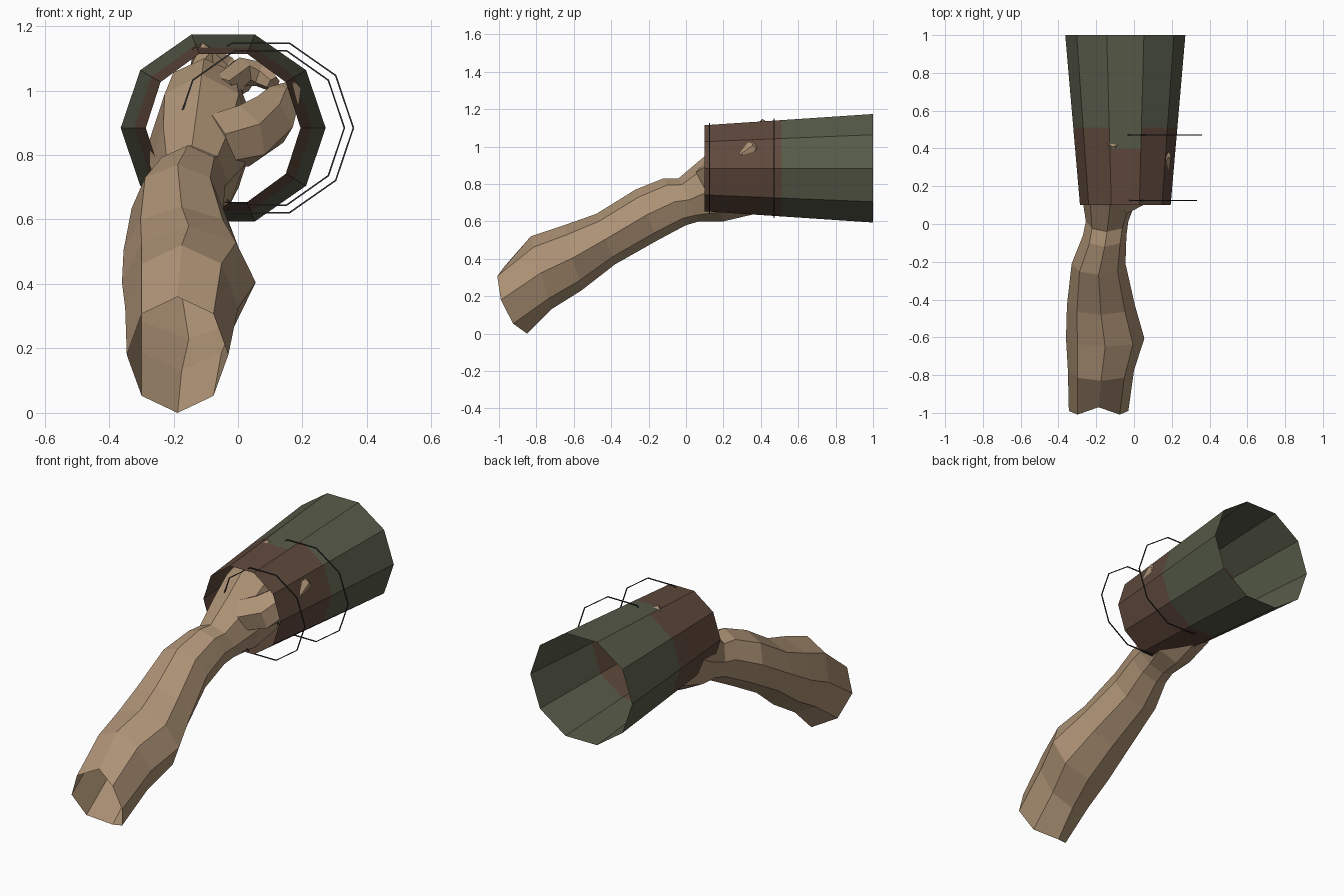
import bpy
from math import sin, cos, pi
from mathutils import Vector

if "Cube" in bpy.data.objects:
    bpy.data.objects.remove(bpy.data.objects["Cube"])


def material(name, color):
    m = bpy.data.materials.new(name)
    m.diffuse_color = (*color, 1)
    m.use_nodes = True
    m.node_tree.nodes["Principled BSDF"].inputs["Base Color"].default_value = m.diffuse_color
    return m


skin = material("skin", (0.42, 0.29, 0.18))
brown = material("brown_cloth", (0.115, 0.066, 0.045))
green = material("green_cloth", (0.095, 0.105, 0.065))
dark = material("dark_wire", (0.03, 0.03, 0.03))


def loft(name, rings, mats, cap_start=False, cap_end=False, closed=False):
    """Skin a list of equal-sized vertex rings with quads."""
    n = len(rings[0])
    verts = [v for r in rings for v in r]
    k = len(rings)
    faces = []
    for j in range(k if closed else k - 1):
        a, b = j * n, ((j + 1) % k) * n
        for i in range(n):
            faces.append((a + i, a + (i + 1) % n, b + (i + 1) % n, b + i))
    if cap_start:
        faces.append(tuple(reversed(range(n))))
    if cap_end:
        faces.append(tuple(range((k - 1) * n, k * n)))
    me = bpy.data.meshes.new(name)
    me.from_pydata(verts, [], faces)
    for m in mats:
        me.materials.append(m)
    ob = bpy.data.objects.new(name, me)
    bpy.context.collection.objects.link(ob)
    return ob


def decagon(cx, y, cz, rx, rz):
    return [(cx + rx * cos(2 * pi * i / 10), y, cz + rz * sin(2 * pi * i / 10))
            for i in range(10)]


# Open tapered sleeve; the brown cuff stops short on the top facet
sleeve_rings = []
for y in (0.1, 0.4, 0.51, 1.0):
    t = (y - 0.1) / 0.9
    sleeve_rings.append(decagon(-0.046, y, 0.884, 0.240 + 0.078 * t, 0.242 + 0.063 * t))
sleeve = loft("sleeve", sleeve_rings, [brown, green])
for p in sleeve.data.polygons:
    band, side = divmod(p.index, 10)
    p.material_index = 1 if band == 2 or (band == 1 and side == 2) else 0

# Forearm and palm: top (y, z), bottom (y, z), min x, max x per ring
sections = [
    (-0.97, 0.36, -0.85, 0.00, -0.345, -0.030),
    (-0.83, 0.52, -0.72, 0.13, -0.350, 0.000),
    (-0.65, 0.58, -0.56, 0.23, -0.360, 0.055),
    (-0.48, 0.64, -0.38, 0.37, -0.355, 0.005),
    (-0.27, 0.77, -0.15, 0.50, -0.330, -0.045),
    (-0.12, 0.83, 0.00, 0.58, -0.270, -0.040),
    (-0.04, 0.83, 0.07, 0.60, -0.255, -0.030),
    (0.09, 0.94, 0.20, 0.60, -0.275, 0.020),
    (0.20, 1.05, 0.37, 0.64, -0.275, 0.050),
    (0.33, 1.10, 0.43, 0.80, -0.240, 0.030),
    (0.41, 1.08, 0.46, 0.90, -0.190, -0.010),
]
arm_rings = []
for j, (ty, tz, by, bz, x0, x1) in enumerate(sections):
    ring = []
    for i in range(8):
        c, s = cos(pi * i / 4), sin(pi * i / 4)
        y = (ty + by) / 2 + (ty - by) / 2 * s
        if j == 0:                       # ragged open end of the arm
            y -= 0.08 * abs(c)
        ring.append(((x0 + x1) / 2 + (x1 - x0) / 2 * c, y,
                     (tz + bz) / 2 + (tz - bz) / 2 * s))
    arm_rings.append(ring)
loft("forearm_and_palm", arm_rings, [skin], cap_end=True)


def finger(name, path, radii, sides=6):
    pts = [Vector(p) for p in path]
    rings = []
    for i, p in enumerate(pts):
        d = (pts[min(i + 1, len(pts) - 1)] - pts[max(i - 1, 0)]).normalized()
        u = d.cross(Vector((0, 1, 0.3))).normalized()
        w = d.cross(u)
        rings.append([p + radii[i] * (u * cos(2 * pi * k / sides) + w * sin(2 * pi * k / sides))
                      for k in range(sides)])
    loft(name, rings, [skin], True, True)


# Thumb reaching to the sleeve wall, and curled fingers inside
finger("thumb", [(-0.08, 0.13, 0.84), (0.02, 0.19, 0.86), (0.10, 0.27, 0.91),
                 (0.14, 0.33, 0.97), (0.175, 0.37, 1.01)], [0.09, 0.10, 0.085, 0.06, 0.025])
finger("index_finger", [(-0.05, 0.28, 1.00), (0.01, 0.38, 1.06), (0.07, 0.40, 1.05),
                        (0.11, 0.36, 1.02)], [0.05, 0.045, 0.04, 0.025])
finger("middle_finger", [(-0.12, 0.30, 1.02), (-0.11, 0.42, 1.11), (-0.04, 0.46, 1.07),
                         (0.03, 0.42, 1.01)], [0.05, 0.04, 0.04, 0.025])

# Two thin ten-sided hoops, offset to one side
for name, y, rx, rz in (("front_hoop", 0.125, 0.260, 0.252), ("rear_hoop", 0.47, 0.288, 0.277)):
    rings = []
    w = 0.0025
    for i in range(10):
        a = 2 * pi * i / 10
        rings.append([(0.07 + (rx + dr) * cos(a), y + dy, 0.884 + (rz + dr) * sin(a))
                      for dr, dy in ((-w, -w), (w, -w), (w, w), (-w, w))])
    loft(name, rings, [dark], closed=True)
